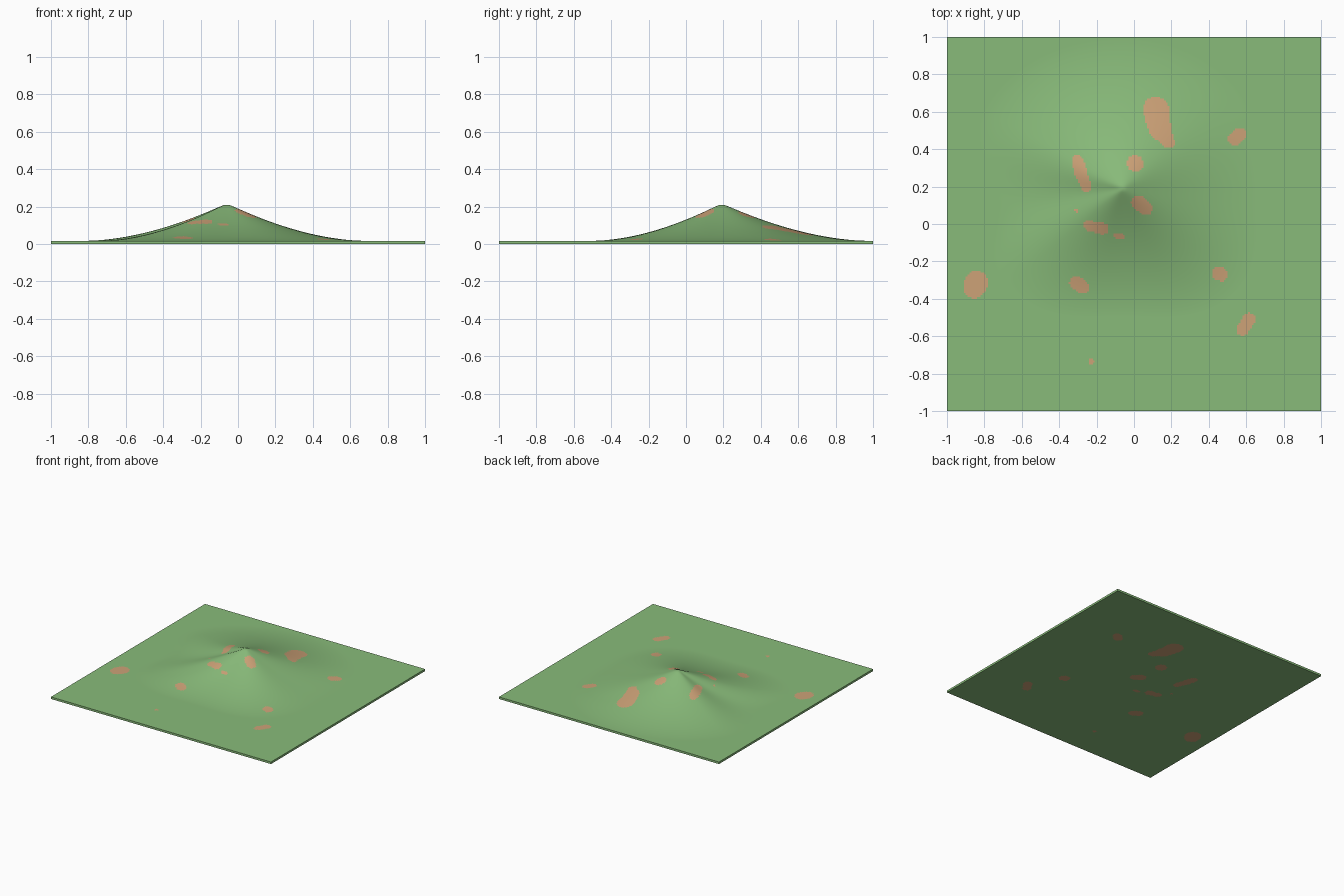
import bpy, bmesh, math
from mathutils import Vector

if "Cube" in bpy.data.objects:
    bpy.data.objects.remove(bpy.data.objects["Cube"])

N = 200                      # grid divisions across the slab
SLAB = 0.017                 # thickness of the flat ground
PEAK = Vector((-0.06, 0.19))

# Reach of the hill by direction (degrees from +x): ridges are long, gullies short
REACH = [(0, .74), (45, .80), (90, .79), (150, .84), (187, .66),
         (220, .82), (270, .69), (320, .83), (360, .74)]

# Bare earth patches: tapered strokes x1, y1, r1, x2, y2, r2
PATCHES = [
    (.118, .61, .070, .138, .51, .060), (.138, .51, .060, .187, .435, .030),
    (.54, .455, .038, .565, .48, .034), (.005, .325, .043, .007, .323, .043),
    (-.303, .338, .032, -.285, .28, .034), (-.285, .28, .034, -.253, .198, .027),
    (.022, .115, .038, .063, .083, .036), (-.245, -.008, .026, -.168, -.025, .031),
    (-.095, -.062, .016, -.07, -.067, .018), (-.31, -.315, .036, -.275, -.336, .036),
    (-.853, -.335, .062, -.843, -.315, .064), (.452, -.265, .036, .468, -.27, .036),
    (.58, -.565, .033, .615, -.51, .035), (-.23, -.735, .013, -.228, -.735, .013),
    (-.308, .073, .009, -.307, .073, .009),
]


def reach(angle):
    for (a0, r0), (a1, r1) in zip(REACH, REACH[1:]):
        if angle <= a1:
            t = (angle - a0) / (a1 - a0)
            return r0 + (r1 - r0) * (1 - math.cos(math.pi * t)) / 2
    return REACH[-1][1]


def height(x, y):
    d = Vector((x, y)) - PEAK
    r = math.sqrt(d.length_squared + 0.018 ** 2)      # slightly rounded summit
    t = r / reach(math.degrees(math.atan2(d.y, d.x)) % 360)
    return SLAB + 0.202 * max(0.0, 1 - t) ** 1.8


def in_patch(x, y):
    for x1, y1, r1, x2, y2, r2 in PATCHES:
        dx, dy = x2 - x1, y2 - y1
        t = ((x - x1) * dx + (y - y1) * dy) / (dx * dx + dy * dy)
        t = min(1.0, max(0.0, t))
        if math.hypot(x - x1 - t * dx, y - y1 - t * dy) < r1 + (r2 - r1) * t:
            return True
    return False


def material(name, color):
    m = bpy.data.materials.new(name)
    m.diffuse_color = (*color, 1)
    m.use_nodes = True
    m.node_tree.nodes["Principled BSDF"].inputs["Base Color"].default_value = m.diffuse_color
    return m


# Ground slab: flat grid extruded upward, top raised into the hill
bm = bmesh.new()
bmesh.ops.create_grid(bm, x_segments=N, y_segments=N, size=1.0)
new = bmesh.ops.extrude_face_region(bm, geom=bm.faces[:], use_keep_orig=True)
for v in new["geom"]:
    if isinstance(v, bmesh.types.BMVert):
        v.co.z = height(v.co.x, v.co.y)
bmesh.ops.recalc_face_normals(bm, faces=bm.faces[:])
bm.normal_update()

# Patches show on the upper and lower faces, not on the rim
for f in bm.faces:
    f.smooth = True
    c = f.calc_center_median()
    if abs(f.normal.z) > 0.1 and in_patch(c.x, c.y):
        f.material_index = 1

mesh = bpy.data.meshes.new("hill_ground")
bm.to_mesh(mesh)
bm.free()
mesh.materials.append(material("grass green", (.25, .50, .195)))
mesh.materials.append(material("bare earth tan", (.61, .36, .185)))
hill = bpy.data.objects.new("hill_ground", mesh)
bpy.context.collection.objects.link(hill)

bpy.context.view_layer.objects.active = hill
hill.select_set(True)
bpy.ops.object.shade_smooth_by_angle(angle=math.radians(40))
